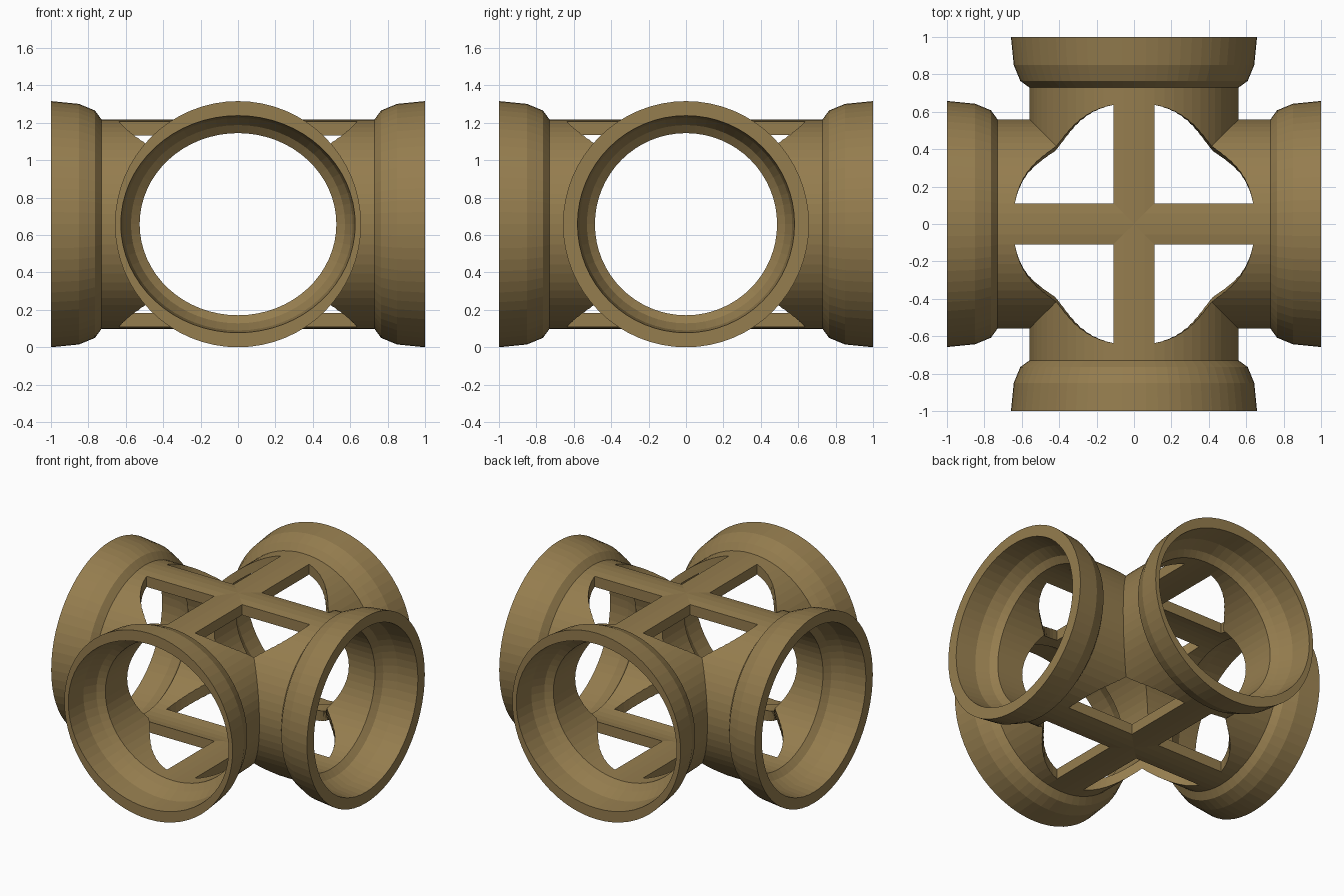
import bpy, bmesh
from math import pi, cos, sin, asin
from mathutils import Matrix

SIDES = 64
RADIUS = 0.658      # lip radius, also the height of the pipe axes
BAR = 0.11          # half width of the bars
WINDOW = 0.647      # window radius beside the bars
ARC_STEPS = 20
# Half profiles as (distance from centre, radius)
OUTER = [(0.73, 0.56), (0.765, 0.608), (0.85, 0.643), (1.0, RADIUS)]
INNER = [(0.73, 0.487), (0.765, 0.53), (0.85, 0.568), (1.02, 0.582)]

cube = bpy.data.objects.get("Cube")
if cube:
    bpy.data.objects.remove(cube, do_unlink=True)

bronze = bpy.data.materials.new("bronze_brown")
bronze.use_nodes = True
colour = (0.30, 0.205, 0.077, 1)
bronze.diffuse_color = colour
bronze.node_tree.nodes["Principled BSDF"].inputs["Base Color"].default_value = colour


def loft(name, rings, matrix):
    """Closed solid through rings of points, placed by the matrix."""
    bm = bmesh.new()
    loops = [[bm.verts.new(p) for p in ring] for ring in rings]
    count = len(loops[0])
    for a, b in zip(loops, loops[1:]):
        for i in range(count):
            j = (i + 1) % count
            bm.faces.new((a[i], a[j], b[j], b[i]))
    bm.faces.new(loops[0])
    bm.faces.new(loops[-1])
    bm.transform(matrix)
    bmesh.ops.recalc_face_normals(bm, faces=bm.faces)
    mesh = bpy.data.meshes.new(name)
    bm.to_mesh(mesh)
    bm.free()
    mesh.materials.append(bronze)
    obj = bpy.data.objects.new(name, mesh)
    bpy.context.collection.objects.link(obj)
    return obj


def pipe(name, half, matrix):
    """Round solid along z, mirrored about its centre."""
    profile = [(-z, r) for z, r in reversed(half)] + half
    angles = [2 * pi * i / SIDES for i in range(SIDES)]
    return loft(name, [[(r * cos(a), r * sin(a), z) for a in angles]
                       for z, r in profile], matrix)


def window_ring(z, dip):
    """Quarter outline whose arc dips inwards at the diagonal."""
    start = asin(BAR / WINDOW)
    ring = [(BAR, BAR, z)]
    for i in range(ARC_STEPS + 1):
        a = start + (pi / 2 - 2 * start) * i / ARC_STEPS
        r = WINDOW - dip * sin(2 * a) ** 4
        ring.append((r * cos(a), r * sin(a), z))
    return ring


def combine(target, other, operation):
    """Apply a boolean and discard the helper solid."""
    mod = target.modifiers.new("cut", 'BOOLEAN')
    mod.operation, mod.solver, mod.object = operation, 'EXACT', other
    bpy.context.view_layer.update()
    deps = bpy.context.evaluated_depsgraph_get()
    result = bpy.data.meshes.new_from_object(target.evaluated_get(deps))
    target.modifiers.clear()
    target.data = result
    bpy.data.objects.remove(other, do_unlink=True)


along_x = Matrix.Rotation(pi / 2, 4, 'Y')
along_y = Matrix.Rotation(pi / 2, 4, 'X')
wider = Matrix.Diagonal((1.08, 1, 1, 1))

# Crossing pipes with flared sockets
fitting = pipe("cross_pipe_fitting", OUTER, along_x)
combine(fitting, pipe("side_pipe", OUTER, along_y), 'UNION')

# Hollow bores, the front-to-back one slightly oval
combine(fitting, pipe("side_bore", INNER, along_x), 'DIFFERENCE')
combine(fitting, pipe("front_bore", INNER, wider @ along_y), 'DIFFERENCE')

# Four windows above and four below, leaving crossed bars between them
for sz in (1, -1):
    for sx in (1, -1):
        for sy in (1, -1):
            window = loft("window_cutter", [window_ring(0.2, 0.09), window_ring(0.7, 0.0)],
                          Matrix.Diagonal((sx, sy, sz, 1)))
            combine(fitting, window, 'DIFFERENCE')

fitting.location.z = RADIUS
